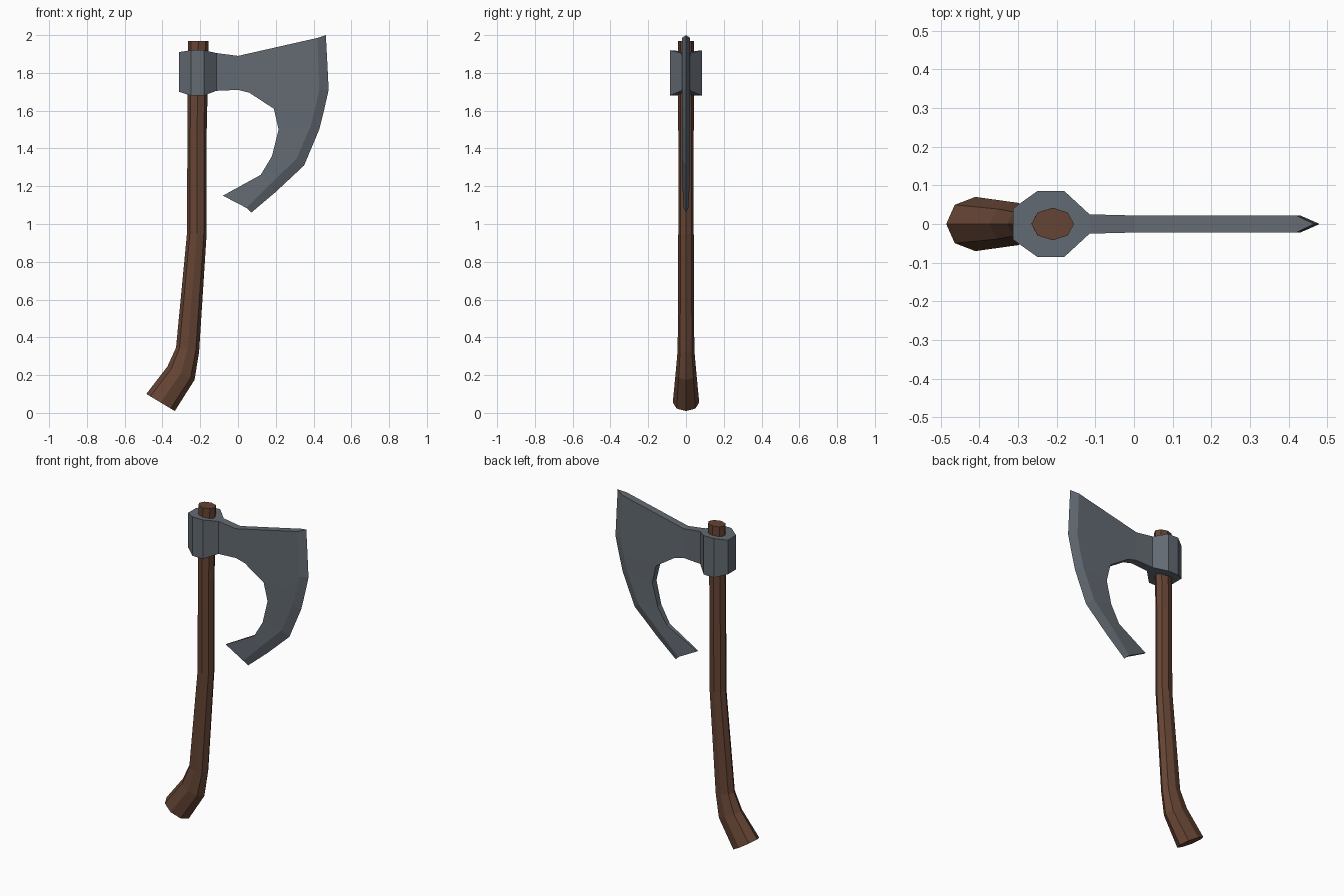
import bpy, bmesh, math
from mathutils import Vector

if "Cube" in bpy.data.objects:
    bpy.data.objects.remove(bpy.data.objects["Cube"])


def material(name, rgb):
    m = bpy.data.materials.new(name)
    m.diffuse_color = (*rgb, 1)
    m.use_nodes = True
    m.node_tree.nodes["Principled BSDF"].inputs["Base Color"].default_value = m.diffuse_color
    return m


def finish(bm, name, mat):
    bmesh.ops.remove_doubles(bm, verts=bm.verts, dist=0.0005)
    bmesh.ops.recalc_face_normals(bm, faces=bm.faces)
    me = bpy.data.meshes.new(name)
    bm.to_mesh(me)
    bm.free()
    me.materials.append(mat)
    ob = bpy.data.objects.new(name, me)
    bpy.context.collection.objects.link(ob)
    return ob


def loft(bm, rings, skip=(), caps=True):
    """Bridge point rings; skip holds (row, side) faces to leave open."""
    rows = [[bm.verts.new(p) for p in r] for r in rings]
    n = len(rows[0])
    for i, (a, b) in enumerate(zip(rows, rows[1:])):
        for j in range(n):
            if (i, j) not in skip:
                k = (j + 1) % n
                bm.faces.new((a[j], a[k], b[k], b[j]))
    if caps:
        bm.faces.new(rows[0])
        bm.faces.new(rows[-1])
    return rows


wood = material("wood", (0.13, 0.058, 0.034))
steel = material("steel", (0.125, 0.145, 0.17))

# Handle: octagonal rings along a bent path (x, z, half width, half depth, tilt)
path = [(-0.410, 0.055, 0.088, 0.070, 31), (-0.302, 0.210, 0.080, 0.055, 26),
        (-0.267, 0.335, 0.062, 0.044, 10), (-0.218, 0.950, 0.052, 0.041, 3),
        (-0.217, 1.480, 0.051, 0.041, 0), (-0.210, 1.970, 0.055, 0.042, 0)]
rings = []
for x, z, w, d, tilt in path:
    t = math.radians(tilt)
    across = Vector((math.cos(t), 0, -math.sin(t)))
    rings.append([Vector((x, 0, z)) + across * w * math.cos(a) + Vector((0, d * math.sin(a), 0))
                  for a in (k * math.pi / 4 for k in range(8))])
bm = bmesh.new()
loft(bm, rings)
finish(bm, "handle", wood)

# Head socket: faceted collar around the handle (x, y, bottom, top)
bm = bmesh.new()
half = [(-0.115, 0.025, 1.705, 1.905), (-0.18, 0.085, 1.68, 1.92),
        (-0.25, 0.085, 1.68, 1.92), (-0.313, 0.04, 1.70, 1.91)]
collar = half + [(x, -y, lo, hi) for x, y, lo, hi in reversed(half)]
loft(bm, [[(x, y, lo) for x, y, lo, hi in collar], [(x, y, hi) for x, y, lo, hi in collar]],
     skip={(0, 7)})

# Neck: four-sided bar joining the collar to the blade
T = 0.022
loft(bm, [[(x, y, lo), (x, y, hi), (x, -y, hi), (x, -y, lo)]
          for x, y, lo, hi in ((-0.115, 0.025, 1.705, 1.905), (0, T, 1.71, 1.89))], caps=False)

# Blade: stations of cutting edge, bevel ridge and inner curve
edge = [(.465, 2.0), (.473, 1.85), (.48, 1.71), (.455, 1.6), (.43, 1.5), (.35, 1.31), (.2, 1.17), (.07, 1.06)]
ridge = [(.42, 1.985), (.425, 1.85), (.43, 1.71), (.408, 1.61), (.385, 1.52), (.31, 1.345), (.165, 1.205), (.045, 1.085)]
inner = [(0, 1.89), (0, 1.71), (.06, 1.695), (.19, 1.61), (.215, 1.5), (.18, 1.36), (.12, 1.26), (-.08, 1.15)]
ridge_t = [T, T, T, T, T, .021, .019, .012]
inner_t = [T, T, T, T, .02, .018, .014, .005]
stations = [[(e[0], 0, e[1]), (r[0], rt, r[1]), (i[0], it, i[1]), (i[0], -it, i[1]), (r[0], -rt, r[1])]
            for e, r, i, rt, it in zip(edge, ridge, inner, ridge_t, inner_t)]
loft(bm, stations, skip={(0, 2)})
finish(bm, "axe_head", steel)
